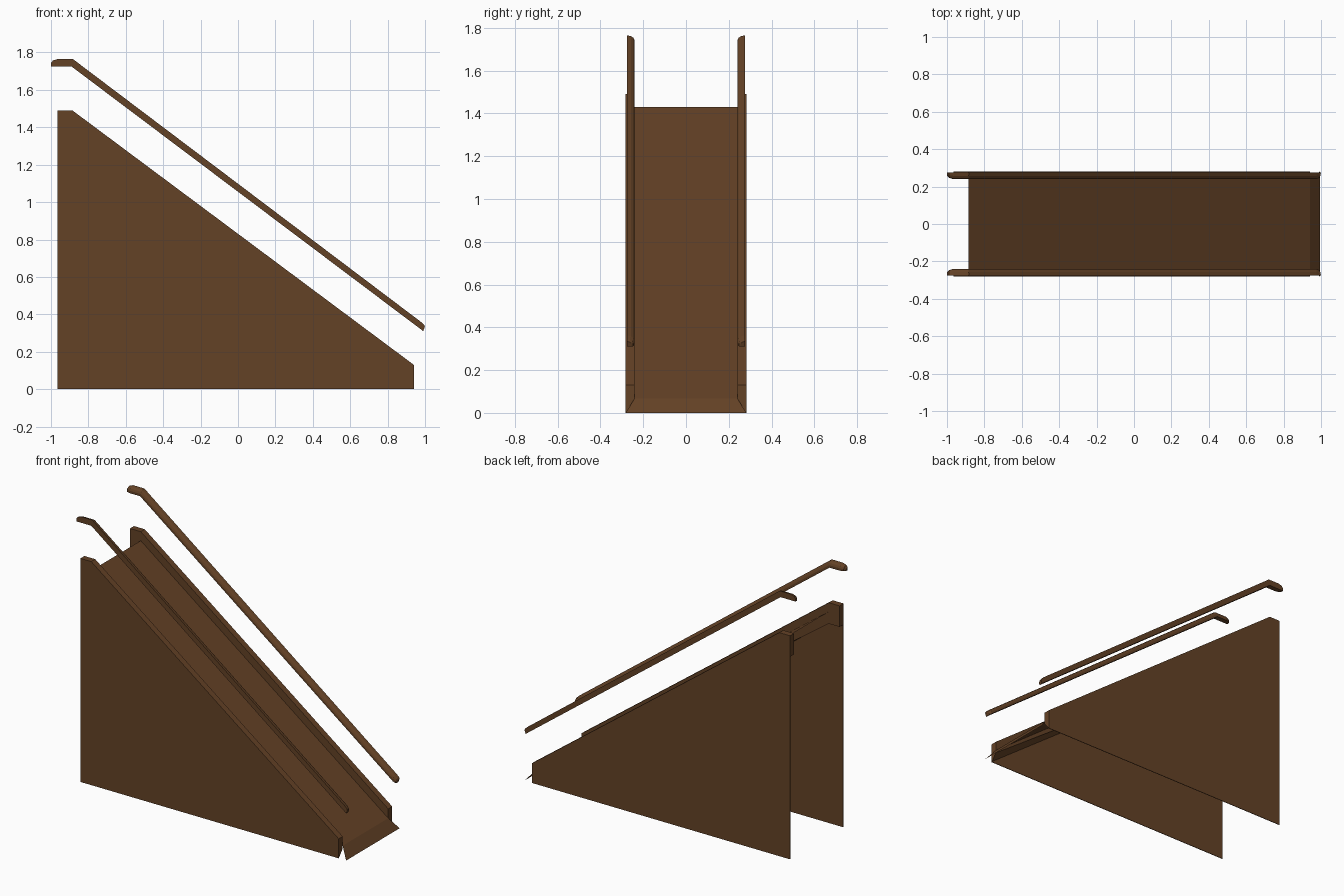
import bpy
import bmesh

cube = bpy.data.objects.get("Cube")
if cube:
    bpy.data.objects.remove(cube, do_unlink=True)

wood = bpy.data.materials.new("dark_brown_wood")
wood.use_nodes = True
BROWN = (0.127, 0.054, 0.019, 1)
wood.diffuse_color = BROWN
wood.node_tree.nodes["Principled BSDF"].inputs["Base Color"].default_value = BROWN

BACK, BEND, FOOT, TIP = -0.965, -0.885, 0.94, 0.995
INNER, OUTER = 0.24, 0.282


def loft(name, sections, closed=True, mirror=True):
    """Bridge matching point loops; closed lofts get end caps."""
    bm = bmesh.new()
    rings = [[bm.verts.new(p) for p in s] for s in sections]
    n = len(rings[0])
    for a, b in zip(rings, rings[1:]):
        for i in range(n if closed else n - 1):
            j = (i + 1) % n
            bm.faces.new((a[i], b[i], b[j], a[j]))
    if closed:
        bm.faces.new(rings[0])
        bm.faces.new(rings[-1])
        bmesh.ops.recalc_face_normals(bm, faces=bm.faces)
    mesh = bpy.data.meshes.new(name)
    bm.to_mesh(mesh)
    bm.free()
    mesh.materials.append(wood)
    obj = bpy.data.objects.new(name, mesh)
    bpy.context.collection.objects.link(obj)
    if mirror:
        mod = obj.modifiers.new("other_side", 'MIRROR')
        mod.use_axis = (False, True, False)
    return obj


def at_y(y, outline):
    return [(x, y, z) for x, z in outline]


# Thin outer side panels
panel = [(BACK, 0), (BACK, 1.49), (BEND, 1.49), (FOOT, 0.13), (FOOT, 0)]
loft("side_panels", [at_y(OUTER - 0.004, panel), at_y(OUTER, panel)])

# Thick curbs along the top of the panels, cut at a slant by the foot
curb_top = [(BACK, 1.49), (BEND, 1.49), (FOOT, 0.13)]
curb_base = [(BEND, 1.35), (BACK, 1.35)]
loft("side_curbs", [at_y(INNER, curb_top + [(FOOT, 0.05)] + curb_base),
                    at_y(OUTER - 0.002, curb_top + [(FOOT, 0)] + curb_base)])

# Sloping ramp sheet with a flared foot
loft("ramp", [[(x, -w, z), (x, w, z)] for x, w, z in
              ((BEND, INNER, 1.43), (FOOT, INNER, 0.068), (TIP, OUTER, 0))],
     closed=False, mirror=False)

# Handrails: rounded on the inner top edge, tapered at both ends
RAIL_IN, RAIL_OUT, RAIL_H = 0.24, 0.275, 0.04
rail_profile = [(0, 0), (0, 1), (0.5, 0.9), (0.85, 0.7), (1, 0.4), (1, 0)]


def rail_section(x, z, scale=1.0, lean=0.0):
    width = (RAIL_OUT - RAIL_IN) * scale
    return [(x + lean * v, RAIL_OUT - u * width, z + v * RAIL_H * scale)
            for u, v in rail_profile]


loft("handrails", [rail_section(-1, 1.725, 0.45),
                   rail_section(-0.99, 1.725, 0.8),
                   rail_section(-0.965, 1.725),
                   rail_section(BEND - 0.005, 1.725, lean=0.007),
                   rail_section(0.975, 0.322),
                   rail_section(0.988, 0.312, 0.8, 0.007),
                   rail_section(0.99, 0.31, 0.6, 0.009)])
